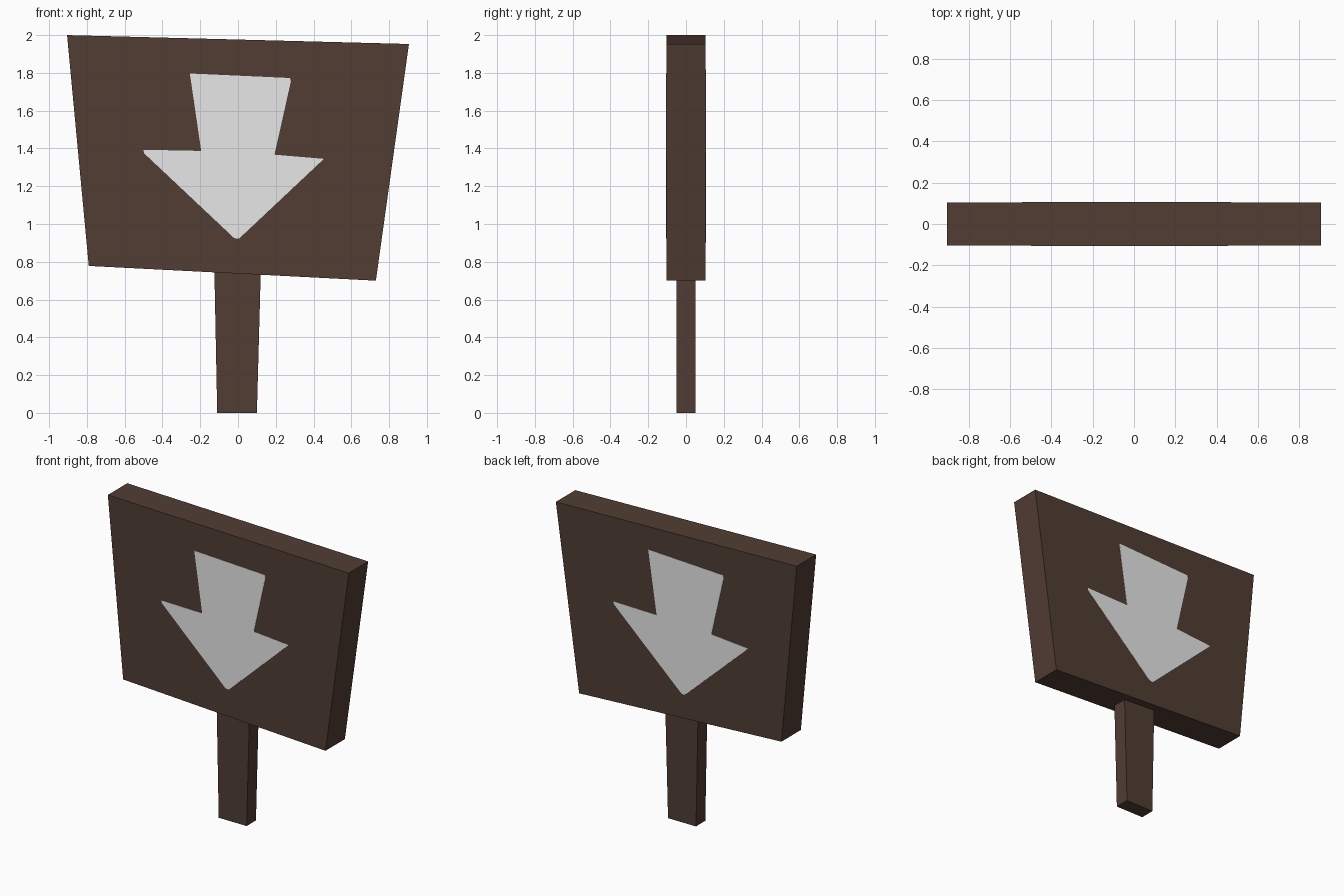
import bpy, bmesh

if "Cube" in bpy.data.objects:
    bpy.data.objects.remove(bpy.data.objects["Cube"])


def material(name, rgb):
    m = bpy.data.materials.new(name)
    m.diffuse_color = (*rgb, 1)
    m.use_nodes = True
    m.node_tree.nodes["Principled BSDF"].inputs["Base Color"].default_value = m.diffuse_color
    return m


def slab(name, outline, y0, y1, mat):
    """Extrude an (x, z) outline from y0 to y1."""
    bm = bmesh.new()
    face = bm.faces.new([bm.verts.new((x, y0, z)) for x, z in outline])
    new = bmesh.ops.extrude_face_region(bm, geom=[face])["geom"]
    verts = [g for g in new if isinstance(g, bmesh.types.BMVert)]
    bmesh.ops.translate(bm, verts=verts, vec=(0, y1 - y0, 0))
    bmesh.ops.recalc_face_normals(bm, faces=bm.faces)
    mesh = bpy.data.meshes.new(name)
    bm.to_mesh(mesh)
    bm.free()
    mesh.materials.append(mat)
    obj = bpy.data.objects.new(name, mesh)
    bpy.context.collection.objects.link(obj)
    return obj


wood = material("dark brown wood", (0.082, 0.047, 0.034))
paint = material("pale grey paint", (0.8, 0.8, 0.8))

HALF = 0.104   # half thickness of the board
PLATE = 0.002  # thickness of the painted arrows

# Crooked board
slab("sign_board", [(-0.905, 2.0), (0.905, 1.953), (0.73, 0.70), (-0.79, 0.778)],
     -HALF, HALF, wood)

# Post, widening slightly towards the board
slab("post", [(-0.11, 0), (0.10, 0), (0.122, 0.80), (-0.126, 0.80)],
     -0.05, 0.05, wood)

# Arrow on the front
front = [(-0.255, 1.797), (0.275, 1.773), (0.28, 1.755), (0.193, 1.367),
         (0.455, 1.345), (0.005, 0.922), (-0.02, 0.925), (-0.498, 1.375),
         (-0.5, 1.393), (-0.195, 1.387)]
slab("front_arrow", front, -HALF - PLATE, -HALF + PLATE, paint)

# Arrow on the back: turned round, a little larger and shifted
back = [(-(x * 1.06 + 0.06), 1.36 + (z - 1.36) * 1.045) for x, z in front]
slab("back_arrow", back, HALF - PLATE, HALF + PLATE, paint)
